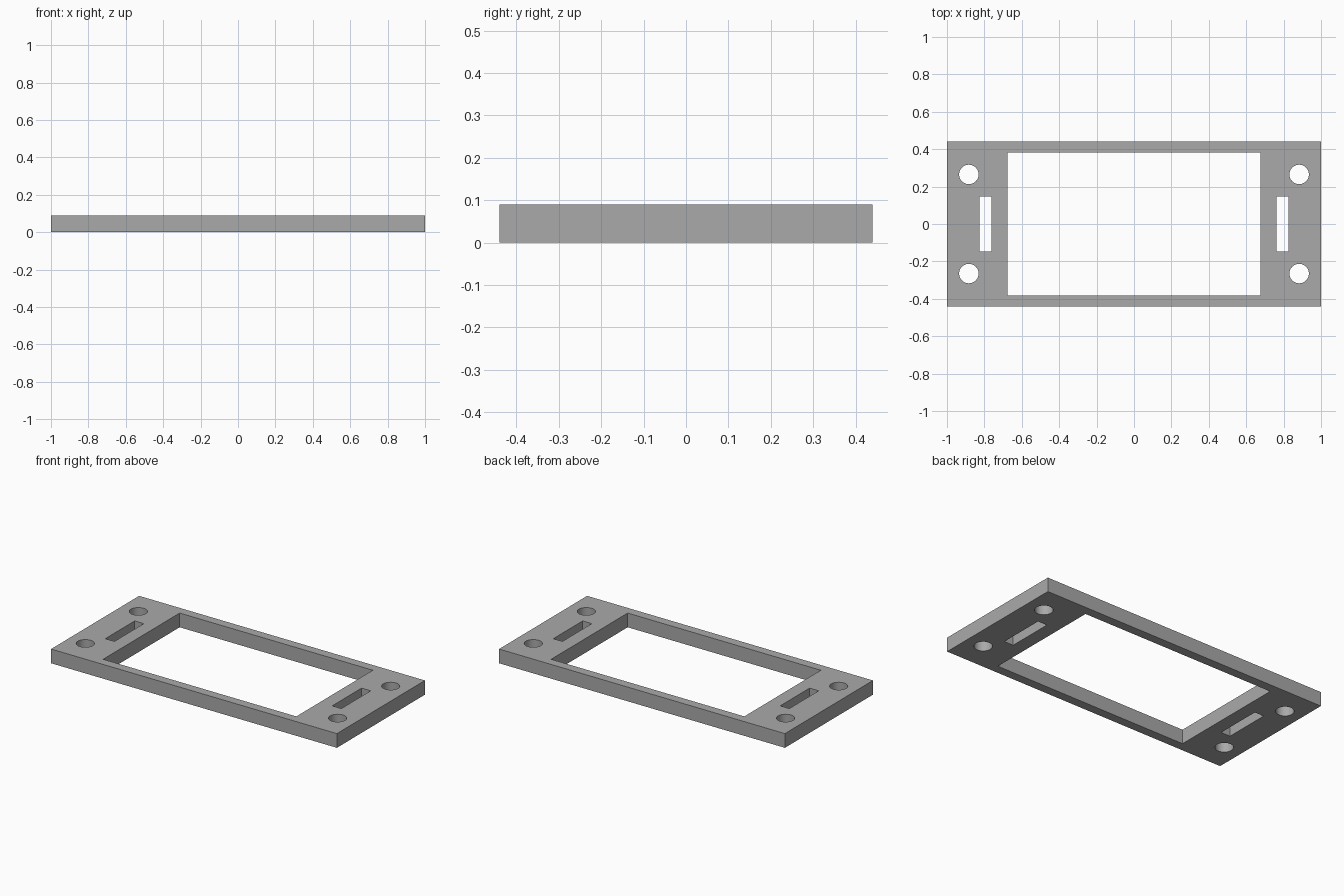
import bpy

if "Cube" in bpy.data.objects:
    bpy.data.objects.remove(bpy.data.objects["Cube"], do_unlink=True)

HEIGHT = 0.09

# Single grey material
grey = bpy.data.materials.new("plain_grey")
grey.use_nodes = True
colour = (0.40, 0.40, 0.40, 1)
grey.diffuse_color = colour
grey.node_tree.nodes["Principled BSDF"].inputs["Base Color"].default_value = colour


def block(name, x, y, width, depth, height):
    bpy.ops.mesh.primitive_cube_add(size=1, location=(x, y, HEIGHT / 2))
    obj = bpy.context.object
    obj.name = name
    obj.scale = (width, depth, height)
    bpy.ops.object.transform_apply(location=True, rotation=False, scale=True)
    return obj


def hole(name, x, y, radius):
    bpy.ops.mesh.primitive_cylinder_add(
        vertices=48, radius=radius, depth=HEIGHT * 3, location=(x, y, HEIGHT / 2))
    obj = bpy.context.object
    obj.name = name
    return obj


# Mounting plate
plate = block("mounting_plate", 0, 0, 2, 0.88, HEIGHT)
plate.data.materials.append(grey)

# Central window, side slots and corner screw holes
cutters = [block("window_cutter", 0, 0, 1.352, 0.765, HEIGHT * 3)]
for side in (-1, 1):
    cutters.append(block("slot_cutter", side * 0.794, 0, 0.064, 0.294, HEIGHT * 3))
    for end in (-1, 1):
        cutters.append(hole("screw_hole_cutter", side * 0.883, end * 0.265, 0.052))

for cutter in cutters:
    cutter.hide_render = True
    cutter.data.materials.append(grey)
    cut = plate.modifiers.new(cutter.name, "BOOLEAN")
    cut.operation = "DIFFERENCE"
    cut.solver = "EXACT"
    cut.object = cutter

# Apply the cuts, then drop the cutters
bpy.ops.object.select_all(action="DESELECT")
plate.select_set(True)
bpy.context.view_layer.objects.active = plate
for cut in list(plate.modifiers):
    bpy.ops.object.modifier_apply(modifier=cut.name)
for cutter in cutters:
    bpy.data.objects.remove(cutter, do_unlink=True)

# Round hole walls, crisp edges
bpy.ops.object.shade_smooth_by_angle()
